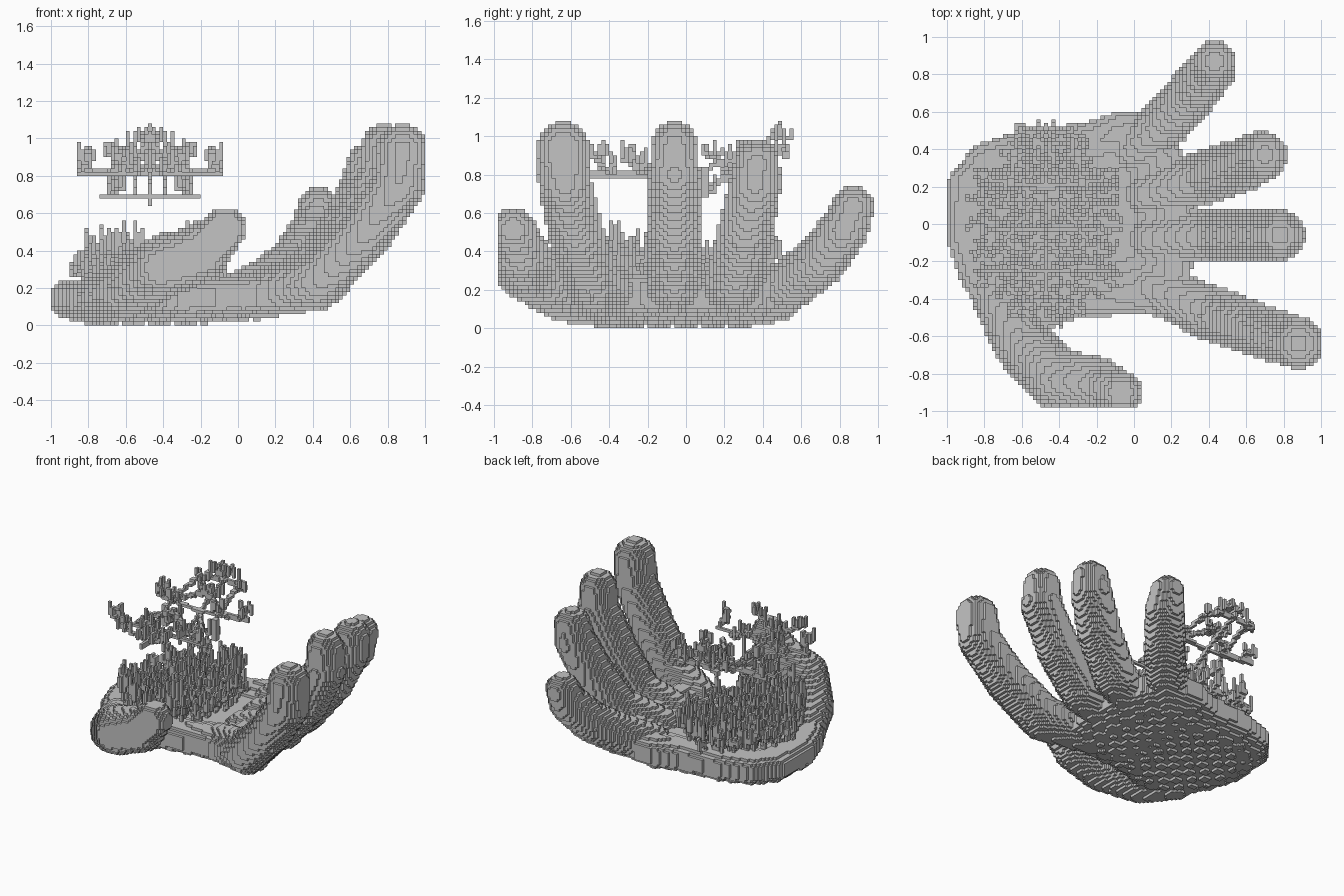
import bpy
import math
import random
from mathutils import Vector

if "Cube" in bpy.data.objects:
    bpy.data.objects.remove(bpy.data.objects["Cube"], do_unlink=True)

random.seed(4)
V = 0.02                 # edge of one block
MID = 26                 # block column the tree is mirrored about
CX, CY = -0.47, -0.02    # centre of the planting

GREY = (0.55, 0.55, 0.55, 1)
stone = bpy.data.materials.new("stone grey")
stone.use_nodes = True
stone.diffuse_color = GREY
stone.node_tree.nodes["Principled BSDF"].inputs["Base Color"].default_value = GREY


def cell(p):
    return tuple(math.floor(c / V) for c in (p[0] + 1, p[1] + 1, p[2]))


def centre(c):
    return Vector(((c[0] + 0.5) * V - 1, (c[1] + 0.5) * V - 1, (c[2] + 0.5) * V))


def limb(points):
    """Blocks inside a chain of tapered capsules; points are x, y, z, radius."""
    out = set()
    for a, b in zip(points, points[1:]):
        p, q = Vector(a[:3]), Vector(b[:3])
        axis, r = q - p, max(a[3], b[3])
        lo = cell([min(s, t) - r for s, t in zip(p, q)])
        hi = cell([max(s, t) + r for s, t in zip(p, q)])
        for i in range(max(lo[0], 0), min(hi[0], 99) + 1):
            for j in range(max(lo[1], 1), min(hi[1], 98) + 1):
                for k in range(max(lo[2], 0), hi[2] + 1):
                    c = centre((i, j, k))
                    t = min(max((c - p).dot(axis) / axis.length_squared, 0), 1)
                    if (c - p - axis * t).length < a[3] + (b[3] - a[3]) * t:
                        out.add((i, j, k))
    return out


def twig(points):
    """One-block-thick line through the points."""
    out = set()
    for a, b in zip(points, points[1:]):
        p, q = Vector(a), Vector(b)
        steps = int((q - p).length / V * 1.6) + 1
        out |= {cell(p.lerp(q, s / steps)) for s in range(steps + 1)}
    return out


def tuft(p, spread, count, tall):
    """Upright leaf spikes of uneven length standing on small arms."""
    out = set()
    for _ in range(count):
        foot = Vector(p) + Vector((random.uniform(-spread, spread),
                                   random.uniform(-spread, spread),
                                   random.uniform(-0.4, 0.4) * tall))
        out |= twig([p, foot, foot + Vector((0, 0, tall * random.uniform(0.3, 1)))])
    return out


def mirrored(cells):
    return cells | {(2 * MID - i, j, k) for i, j, k in cells}


# palm: rounded slab from an outline, with a shallow dish on top
OUTLINE = [(-1, -.08), (-.99, .25), (-.85, .42), (-.6, .5), (-.3, .53), (-.1, .6),
           (.12, .58), (.25, .4), (.32, .1), (.32, -.2), (.25, -.52), (.05, -.48),
           (-.3, -.5), (-.55, -.6), (-.8, -.5), (-.93, -.3)]


def inside_depth(x, y):
    """Distance to the outline, or None outside it."""
    inside, best = False, 9
    for (ax, ay), (bx, by) in zip(OUTLINE, OUTLINE[1:] + OUTLINE[:1]):
        if (ay > y) != (by > y) and x < (bx - ax) * (y - ay) / (by - ay) + ax:
            inside = not inside
        dx, dy = bx - ax, by - ay
        t = min(max(((x - ax) * dx + (y - ay) * dy) / (dx * dx + dy * dy), 0), 1)
        best = min(best, math.hypot(x - ax - dx * t, y - ay - dy * t))
    return best if inside else None


def bulge(d, width):
    return math.sqrt(1 - (1 - min((d + 0.02) / width, 1)) ** 2)


def make_palm():
    out = set()
    for i in range(70):
        for j in range(100):
            x, y, _ = centre((i, j, 0))
            d = inside_depth(x, y)
            if d is None:
                continue
            dish = 0.06 * min(max((d - 0.12) / 0.2, 0), 1)
            low = 0.012 + 0.06 * max(0, x + 0.3) + 0.012 * math.sin(45 * x) * math.sin(45 * y)
            bottom = 0.15 - (0.15 - low) * bulge(d, 0.26)
            top = 0.15 + 0.1 * bulge(d, 0.16) - dish + 0.08 * max(0, x + 0.2)
            out |= {(i, j, k) for k in range(20) if bottom <= (k + 0.5) * V <= top}
    return out


parts = {"palm": make_palm()}

# thumb and fingers
parts["thumb"] = limb([(-.72, -.4, .14, .14), (-.6, -.64, .19, .155), (-.41, -.83, .31, .165),
                       (-.2, -.86, .38, .15), (-.07, -.9, .515, .115)])
parts["index_finger"] = limb([(.1, -.34, .16, .125), (.42, -.48, .23, .15), (.67, -.57, .48, .145),
                              (.86, -.63, .75, .14), (.88, -.64, .94, .137)])
parts["middle_finger"] = limb([(.1, -.08, .16, .125), (.42, -.06, .25, .14), (.62, -.06, .5, .145),
                               (.78, -.06, .8, .135), (.78, -.06, .96, .12)])
parts["ring_finger"] = limb([(.08, .16, .16, .125), (.38, .25, .25, .145), (.57, .31, .5, .145),
                             (.68, .36, .74, .135), (.7, .37, .86, .12)])
parts["little_finger"] = limb([(0, .4, .15, .13), (.17, .54, .23, .135), (.31, .7, .35, .135),
                               (.41, .82, .51, .13), (.43, .87, .63, .11)])

# undergrowth: stems leaning outward from the palm, taller toward the two sides
growth = set()
for n in range(120):
    r = math.sqrt((n + 0.5) / 120)
    a = n * 2.4
    lift = r * min(1, 1.3 * abs(math.sin(a)))
    foot = Vector((CX + 0.32 * r * math.cos(a), CY + 0.43 * r * math.sin(a), 0.17))
    tip = Vector((CX + 0.41 * r * math.cos(a), CY + 0.52 * r * math.sin(a),
                  0.25 + random.uniform(0.02, 0.06 + 0.13 * lift)))
    growth |= twig([foot, tip]) | tuft(tip, 0.04, 4, 0.05 + 0.08 * lift)
parts["undergrowth"] = growth

# tree branches: half is given as offsets from the centre line, then mirrored
BRANCHES = [
    [(0, -.48, .8), (0, -.1, .79), (0, .1, .72), (0, .3, .84), (0, .52, .94)],
    [(0, -.03, .66), (0, -.03, .92)],
    [(0, -.03, .69), (.25, -.03, .69)],
    [(0, -.25, .81), (.37, -.25, .81)],
    [(0, .2, .81), (.37, .25, .82)],
    [(.37, -.25, .81), (.33, -.3, .93)],
    [(.23, -.2, .82), (0, -.1, .92)],
    [(.23, .2, .82), (0, .3, .92)],
    [(.21, .1, .69), (.21, .1, .83), (.16, .42, .94)],
    [(.08, .05, .69), (.08, .1, .82), (.23, -.1, .82)],
    [(0, -.4, .8), (.16, -.46, .88)],
    [(0, .5, .93), (.16, .52, .9)],
]
tree = set()
for path in BRANCHES:
    points = [(CX + x, y, z) for x, y, z in path]
    tree |= twig(points) | limb([p + (0.016,) for p in points])
parts["tree_branches"] = mirrored(tree)

# tree leaves
LEAVES = [(.33, -.28, .87), (.33, .25, .87), (.16, -.45, .91), (.16, .47, .93), (.03, .51, 1.0),
          (.2, .15, .9), (.16, .1, .73), (.18, -.1, .73), (.03, -.4, .83), (.05, .3, .9),
          (.16, -.22, .84)]
leaves = set()
for x, y, z in LEAVES:
    leaves |= tuft((CX + x, y, z), 0.055, 8, 0.075)
parts["tree_leaves"] = mirrored(leaves)

# skin the blocks: only faces that touch open space
SIDES = [((1, 0, 0), ((1, 0, 0), (1, 1, 0), (1, 1, 1), (1, 0, 1))),
         ((-1, 0, 0), ((0, 0, 0), (0, 0, 1), (0, 1, 1), (0, 1, 0))),
         ((0, 1, 0), ((0, 1, 0), (0, 1, 1), (1, 1, 1), (1, 1, 0))),
         ((0, -1, 0), ((0, 0, 0), (1, 0, 0), (1, 0, 1), (0, 0, 1))),
         ((0, 0, 1), ((0, 0, 1), (1, 0, 1), (1, 1, 1), (0, 1, 1))),
         ((0, 0, -1), ((0, 0, 0), (0, 1, 0), (1, 1, 0), (1, 0, 0)))]
solid = set().union(*parts.values())
used = set()
for name, cells in parts.items():
    corners, faces = {}, []
    for c in sorted(cells - used):
        for step, quad in SIDES:
            if tuple(a + b for a, b in zip(c, step)) not in solid:
                keys = [tuple(a + b for a, b in zip(c, q)) for q in quad]
                faces.append([corners.setdefault(k, len(corners)) for k in keys])
    used |= cells
    mesh = bpy.data.meshes.new(name)
    mesh.from_pydata([(i * V - 1, j * V - 1, k * V) for i, j, k in corners], [], faces)
    mesh.materials.append(stone)
    bpy.context.collection.objects.link(bpy.data.objects.new(name, mesh))
